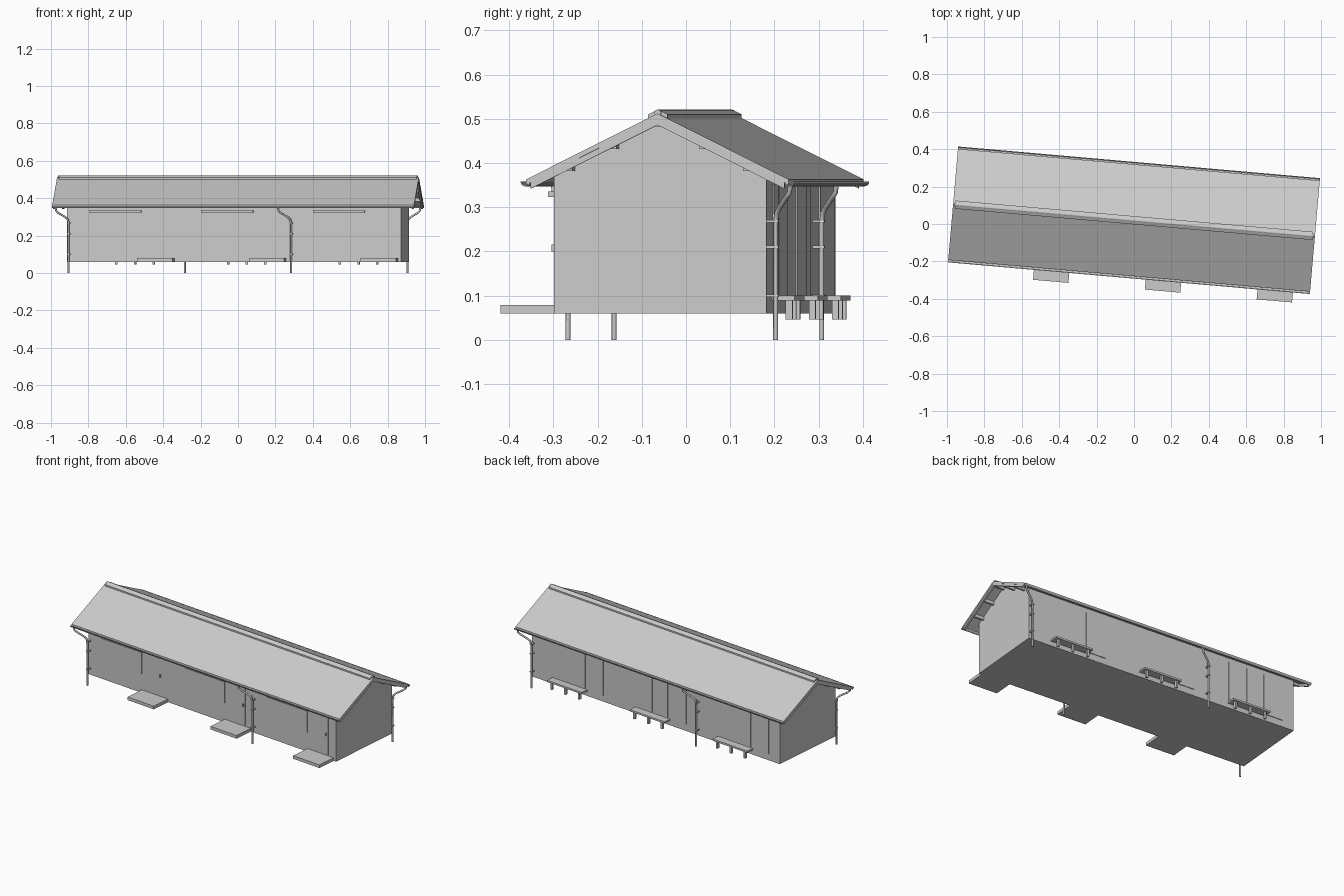
import bpy, bmesh, math
from mathutils import Matrix, Vector

cube = bpy.data.objects.get("Cube")
if cube:
    bpy.data.objects.remove(cube, do_unlink=True)

# The whole house is turned slightly on its plot
PLACE = Matrix.Translation((0, 0.02, 0)) @ Matrix.Rotation(math.radians(-5), 4, 'Z')

grey = bpy.data.materials.new("light_grey")
grey.use_nodes = True
grey.diffuse_color = (0.6, 0.6, 0.6, 1)
grey.node_tree.nodes["Principled BSDF"].inputs["Base Color"].default_value = (0.6, 0.6, 0.6, 1)


def add_object(name, data):
    obj = bpy.data.objects.new(name, data)
    data.materials.append(grey)
    bpy.context.scene.collection.objects.link(obj)
    obj.matrix_world = PLACE
    return obj


def from_bmesh(name, bm):
    bmesh.ops.recalc_face_normals(bm, faces=bm.faces)
    mesh = bpy.data.meshes.new(name)
    bm.to_mesh(mesh)
    bm.free()
    return add_object(name, mesh)


def prisms(name, profile, spans):
    """Extrude a (y, z) profile along x over each span."""
    bm = bmesh.new()
    for x0, x1 in spans:
        face = bm.faces.new([bm.verts.new((x0, y, z)) for y, z in profile])
        ext = bmesh.ops.extrude_face_region(bm, geom=[face])
        new = [g for g in ext["geom"] if isinstance(g, bmesh.types.BMVert)]
        bmesh.ops.translate(bm, verts=new, vec=(x1 - x0, 0, 0))
    return from_bmesh(name, bm)


def boxes(name, extents):
    """One mesh from boxes given as x, y and z ranges."""
    bm = bmesh.new()
    for ranges in extents:
        lo, hi = Vector([r[0] for r in ranges]), Vector([r[1] for r in ranges])
        size = Matrix.Diagonal((*(hi - lo), 1))
        bmesh.ops.create_cube(bm, size=1, matrix=Matrix.Translation((lo + hi) / 2) @ size)
    return from_bmesh(name, bm)


def tube(name, points, radius):
    curve = bpy.data.curves.new(name, 'CURVE')
    curve.dimensions = '3D'
    curve.bevel_depth = radius
    curve.bevel_resolution = 2
    curve.use_fill_caps = True
    spline = curve.splines.new('POLY')
    spline.points.add(len(points) - 1)
    for p, co in zip(spline.points, points):
        p.co = (*co, 1)
    return add_object(name, curve)


SLOPE, APEX = 0.5, 0.512
WALL_X, WALL_Y, BASE = 0.897, 0.241, 0.06
ROOF_X, EAVE = 0.971, 0.298


def roof_z(y, drop=0):
    return APEX - SLOPE * abs(y) - drop


def chevron(half, top, bottom):
    """Bent band following both roof slopes."""
    upper = [(y, roof_z(y, top)) for y in (-half, 0, half)]
    lower = [(y, roof_z(y, bottom)) for y in (half, 0, -half)]
    return upper + lower


# Walls with gables
prisms("walls", [(-WALL_Y, BASE), (WALL_Y, BASE), (WALL_Y, roof_z(WALL_Y, 0.012)),
                 (0, roof_z(0, 0.012)), (-WALL_Y, roof_z(WALL_Y, 0.012))], [(-WALL_X, WALL_X)])

# Roof, verge boards, ridge
prisms("roof", chevron(EAVE, 0, 0.012), [(-ROOF_X, ROOF_X)])
prisms("verge_boards", chevron(EAVE - 0.01, 0.006, 0.026),
       [(-ROOF_X + 0.002, -ROOF_X + 0.014), (ROOF_X - 0.014, ROOF_X - 0.002)])
prisms("ridge_cap", chevron(0.022, -0.009, 0.004), [(-0.96, 0.96)])
tube("ridge_roll", [(-0.965, 0, 0.513), (0.965, 0, 0.513)], 0.008)

# Purlins carrying the gable overhang
boxes("purlins", [((-0.962, 0.962), (y - 0.006, y + 0.006),
                   (roof_z(y, 0.03), roof_z(y, 0.01)))
                  for y in (-0.2, -0.1, 0, 0.1, 0.2)])

# Half-round gutters
for side, label in ((-1, "front"), (1, "back")):
    angles = [math.pi + math.pi * i / 8 for i in range(9)]
    ring = [(math.cos(a) * 0.011, math.sin(a) * 0.011) for a in angles]
    ring += [(math.cos(a) * 0.008, math.sin(a) * 0.008) for a in reversed(angles)]
    gutter = prisms(label + "_gutter", [(side * 0.3 + y, 0.358 + z) for y, z in ring],
                    [(-ROOF_X, ROOF_X)])

# Downpipes with swan necks and clamps, mirrored diagonally front to back
for side, label in ((-1, "front"), (1, "back")):
    for x, spot in ((0.886, "end"), (-0.308, "middle")):
        wall = WALL_Y + 0.02
        path = [(0, wall, 0), (0, wall, 0.268), (0.005, wall + 0.003, 0.286),
                (0.016, wall + 0.01, 0.298), (0.054, 0.29, 0.322),
                (0.064, 0.298, 0.333), (0.067, 0.3, 0.35)]
        tube(f"{label}_{spot}_downpipe",
             [(side * (x + dx), side * y, z) for dx, y, z in path], 0.0055)
        boxes(f"{label}_{spot}_pipe_clamps",
              [((side * x - 0.007, side * x + 0.007),
                sorted((side * (WALL_Y - 0.002), side * (wall + 0.007))),
                (z - 0.003, z + 0.003)) for z in (0.1, 0.21, 0.268)])

# Three identical dwellings side by side
for number, cx in enumerate((-0.6, 0, 0.6), 1):
    def rx(a, b):
        return (cx + a, cx + b)

    front = (-WALL_Y - 0.004, -WALL_Y + 0.002)
    back = (WALL_Y - 0.002, WALL_Y + 0.004)

    # Front side: step, door, window, awning
    boxes(f"entrance_step_{number}", [(rx(0.09, 0.28), (-0.364, -WALL_Y), (BASE, 0.079))])
    boxes(f"front_door_{number}", [(rx(0.125, 0.242), front, (0.085, 0.345))])
    boxes(f"door_handle_{number}", [(rx(0.225, 0.233), (-0.252, -WALL_Y), (0.2, 0.216))])
    boxes(f"front_window_{number}", [(rx(-0.16, 0.092), front, (0.178, 0.325))])
    boxes(f"window_awning_{number}", [(rx(-0.175, 0.104), (-0.272, -WALL_Y), (0.323, 0.335))])

    # Back side: paired window sashes, door, ledge on short posts
    boxes(f"back_sashes_{number}", [(rx(-0.088, 0.023), back, (0.1, 0.352)),
                                    (rx(0.025, 0.145), back, (0.1, 0.352))])
    boxes(f"back_door_{number}", [(rx(-0.22, -0.092), back, (0.1, 0.352))])
    boxes(f"back_ledge_{number}", [(rx(-0.103, 0.147), (WALL_Y, 0.292), (0.089, 0.1))])
    boxes(f"ledge_posts_{number}", [(rx(x - 0.006, x + 0.006), (0.27, 0.285), (0.046, 0.09))
                                    for x in (-0.077, 0.023, 0.123)])
